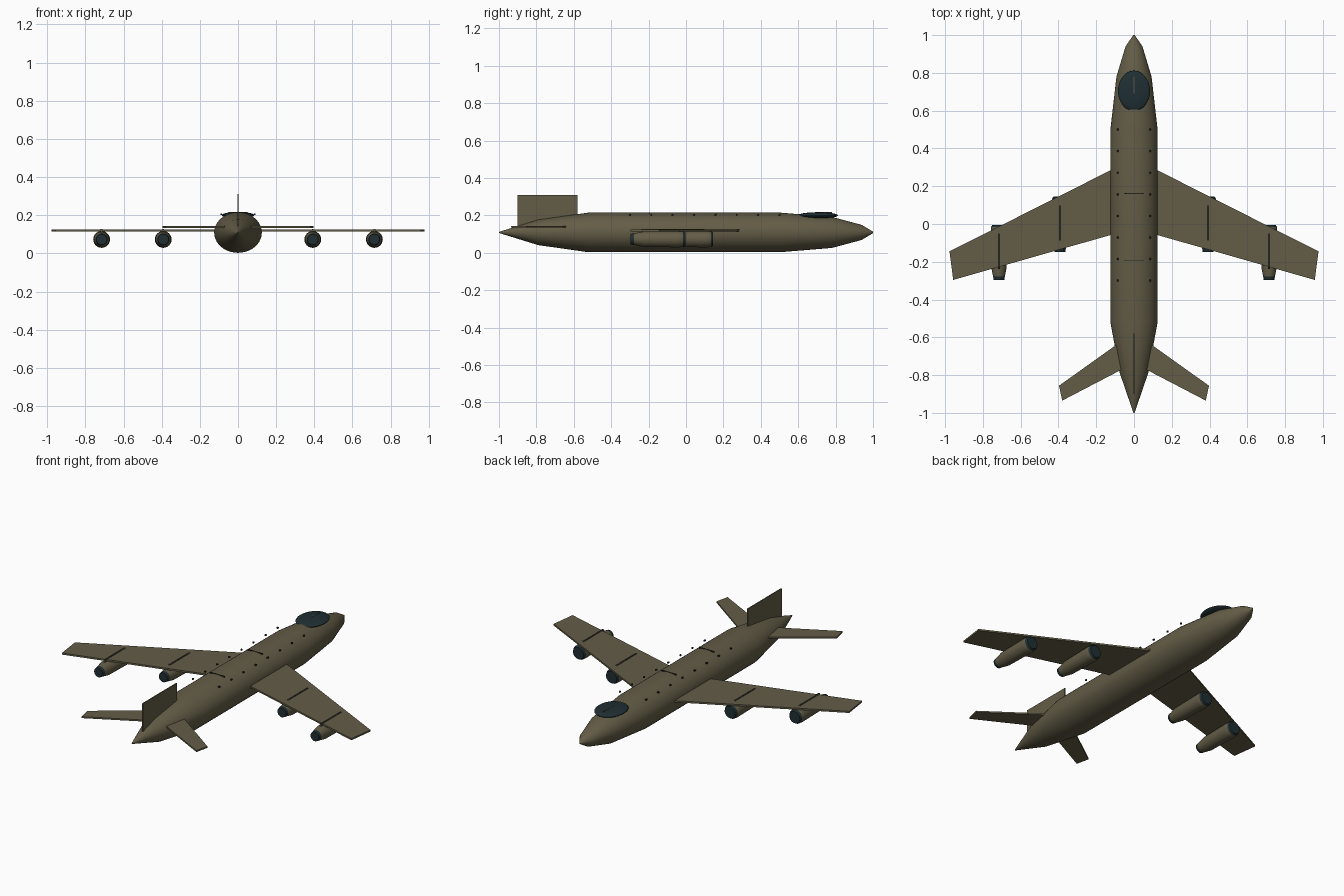
import bpy, bmesh, math

if "Cube" in bpy.data.objects:
    bpy.data.objects.remove(bpy.data.objects["Cube"])


def material(name, rgb):
    m = bpy.data.materials.new(name)
    m.diffuse_color = (*rgb, 1)
    m.use_nodes = True
    m.node_tree.nodes["Principled BSDF"].inputs["Base Color"].default_value = m.diffuse_color
    return m


OLIVE = material("olive paint", (0.125, 0.108, 0.062))
GLASS = material("dark blue glass", (0.014, 0.028, 0.033))
DARK = material("dark trim", (0.018, 0.018, 0.013))


def finish(bm, name, mats, smooth=False):
    bmesh.ops.recalc_face_normals(bm, faces=bm.faces)
    me = bpy.data.meshes.new(name)
    bm.to_mesh(me)
    bm.free()
    for m in mats:
        me.materials.append(m)
    ob = bpy.data.objects.new(name, me)
    bpy.context.collection.objects.link(ob)
    if smooth:
        bpy.ops.object.select_all(action='DESELECT')
        ob.select_set(True)
        bpy.context.view_layer.objects.active = ob
        bpy.ops.object.shade_smooth_by_angle(angle=math.radians(32))
    return ob


def tube(name, stations, x, z, sides, mats, dark_if=None):
    """Loft ellipses (y, half width, half height) along y, with closed ends."""
    bm = bmesh.new()
    rings = []
    for y, rx, rz in stations:
        rings.append([bm.verts.new((x + rx * math.cos(a), y, z + rz * math.sin(a)))
                      for a in (2 * math.pi * i / sides for i in range(sides))])
    for a, b in zip(rings, rings[1:]):
        for i in range(sides):
            j = (i + 1) % sides
            bm.faces.new((a[i], a[j], b[j], b[i]))
    bm.faces.new(rings[0])
    bm.faces.new(rings[-1])
    if dark_if:
        for f in bm.faces:
            if dark_if(f.calc_center_median().y):
                f.material_index = 1
    return finish(bm, name, mats, True)


def panel(name, outline, z0, z1):
    """Flat slab from a plan outline."""
    bm = bmesh.new()
    face = bm.faces.new([bm.verts.new((x, y, z0)) for x, y in outline])
    out = bmesh.ops.extrude_face_region(bm, geom=[face])
    for v in out["geom"]:
        if isinstance(v, bmesh.types.BMVert):
            v.co.z = z1
    return finish(bm, name, [OLIVE])


def box(name, lo, hi, mat):
    bm = bmesh.new()
    bmesh.ops.create_cube(bm, size=1)
    for v in bm.verts:
        v.co = [(a + b) / 2 + c * (b - a) for a, b, c in zip(lo, hi, v.co)]
    return finish(bm, name, [mat])


# Fuselage
tube("fuselage", [(-1, .003, .003), (-.79, .075, .068), (-.52, .125, .106),
                  (.5, .125, .106), (.78, .093, .083), (.94, .045, .040),
                  (1, .004, .004)], 0, .109, 40, [OLIVE])

# Cockpit canopy: flattened dome with a centre frame strip
bm = bmesh.new()
bmesh.ops.create_uvsphere(bm, u_segments=32, v_segments=16, radius=1)
for v in bm.verts:
    v.co = (v.co.x * .085, .705 + v.co.y * .107, .2 + v.co.z * .017)
finish(bm, "canopy", [GLASS], True)
box("canopy_frame", (-.002, .69, .212), (.002, .78, .2185), OLIVE)

# Tail fin
box("tail_fin", (-.003, -.9, .13), (.003, -.58, .31), OLIVE)

for s, side in ((-1, "left"), (1, "right")):
    # Main wing and tailplane
    panel(side + "_wing", [(0, .347), (s * .977, -.145), (s * .957, -.296),
                           (0, -.023)], .115, .125)
    panel(side + "_tailplane", [(0, -.573), (s * .397, -.856), (s * .38, -.935),
                                (0, -.737)], .134, .143)

    # Engines under the wing, with dark intake and exhaust
    for x, y, pos in ((.392, .145, "inner"), (.715, -.004, "outer")):
        label = f"{side}_{pos}_"
        tube(label + "engine",
             [(y - .293, .028, .028), (y - .275, .031, .031), (y - .225, .041, .041),
              (y - .04, .044, .044), (y - .012, .042, .042), (y, .035, .035)],
             s * x, .073, 24, [OLIVE, GLASS],
             lambda c, y=y: c > y - .008 or c < y - .28)
        box(label + "pylon", (s * x - .005, y - .235, .1),
            (s * x + .005, y - .045, .1275), OLIVE)
        # Seam along the top of the pylon
        box(label + "pylon_seam", (s * x - .0045, y - .233, .127),
            (s * x + .0045, y - .047, .1283), DARK)

    # Row of small fittings along the upper fuselage
    for i in range(8):
        y = .5 - i * .1143
        box(f"{side}_fitting_{i + 1}", (s * .087 - .004, y - .005, .2),
            (s * .087 + .004, y + .005, .208), DARK)

# Panel joints across the top of the fuselage
for i, y in enumerate((.162, -.195)):
    box(f"panel_joint_{i + 1}", (-.05, y - .002, .209), (.05, y + .002, .2165), DARK)
